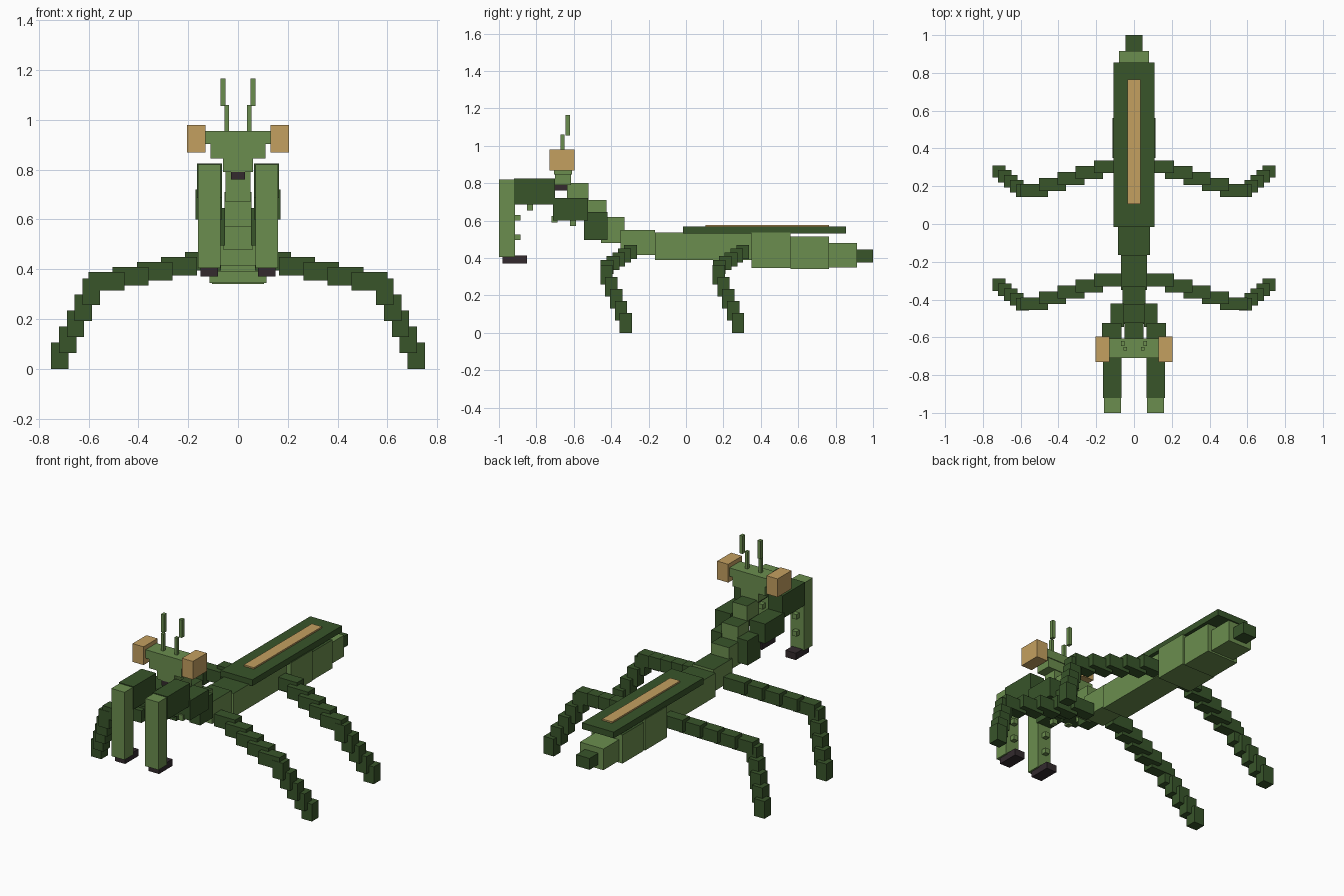
import bpy, bmesh
from mathutils import Vector

if "Cube" in bpy.data.objects:
    bpy.data.objects.remove(bpy.data.objects["Cube"], do_unlink=True)


def material(name, r, g, b):
    m = bpy.data.materials.new(name)
    m.use_nodes = True
    m.diffuse_color = (r, g, b, 1)
    m.node_tree.nodes["Principled BSDF"].inputs["Base Color"].default_value = (r, g, b, 1)
    return m


LIGHT = material("leaf green", 0.147, 0.27, 0.077)
DARK = material("dark green", 0.04, 0.09, 0.023)
TAN = material("tan", 0.55, 0.35, 0.117)
BROWN = material("dark brown", 0.033, 0.023, 0.027)


def box(name, x, y, z, mat, top=None):
    """Box from three (low, high) ranges; top is an optional colour for the upper face."""
    lo, hi = Vector((x[0], y[0], z[0])), Vector((x[1], y[1], z[1]))
    bm = bmesh.new()
    bmesh.ops.create_cube(bm, size=1)
    for v in bm.verts:
        v.co = (lo + hi) / 2 + v.co * (hi - lo)
    bm.normal_update()
    mesh = bpy.data.meshes.new(name)
    mesh.materials.append(mat)
    if top:
        mesh.materials.append(top)
        for f in bm.faces:
            f.material_index = int(f.normal.z > 0.5)
    bm.to_mesh(mesh)
    bm.free()
    ob = bpy.data.objects.new(name, mesh)
    bpy.context.collection.objects.link(ob)
    return ob


def mid(name, half, y, z, mat, top=None):
    return box(name, (-half, half), y, z, mat, top)


def pair(name, x, y, z, mat):
    box("left_" + name, x, y, z, mat)
    box("right_" + name, (-x[1], -x[0]), y, z, mat)


def chain(name, first, last, half, count, shift):
    """Pair of stepped rows of boxes from one centre to another."""
    for i in range(count):
        c = Vector(first).lerp(Vector(last), i / (count - 1)) + Vector((0, shift, 0))
        pair(f"{name}_{i + 1}", *[(c[k] - half[k], c[k] + half[k]) for k in range(3)], DARK)


# Abdomen and thorax
mid("tail_tip", 0.045, (0.915, 1.0), (0.375, 0.445), DARK)
mid("tail_segment", 0.08, (0.765, 0.915), (0.35, 0.48), LIGHT)
mid("rear_abdomen", 0.105, (0.56, 0.765), (0.34, 0.515), LIGHT, DARK)
mid("front_abdomen", 0.115, (0.35, 0.56), (0.345, 0.535), LIGHT, DARK)
mid("thorax", 0.085, (-0.165, 0.35), (0.39, 0.535), LIGHT, DARK)

# Folded wings with a raised stripe
mid("wing_cover", 0.108, (-0.015, 0.855), (0.53, 0.568), DARK)
mid("wing_stripe", 0.034, (0.105, 0.765), (0.568, 0.577), TAN)

# Rising neck
mid("neck_1", 0.07, (-0.35, -0.165), (0.415, 0.55), LIGHT, DARK)
mid("neck_2", 0.06, (-0.455, -0.33), (0.48, 0.62), LIGHT, DARK)
mid("neck_3", 0.055, (-0.53, -0.425), (0.57, 0.71), LIGHT, DARK)
mid("neck_4", 0.05, (-0.635, -0.52), (0.67, 0.80), LIGHT, DARK)

# Head, eyes and antennae
mid("mouth", 0.028, (-0.70, -0.635), (0.76, 0.79), BROWN)
mid("lower_head", 0.06, (-0.70, -0.615), (0.79, 0.845), LIGHT)
mid("middle_head", 0.11, (-0.705, -0.61), (0.845, 0.903), LIGHT)
mid("upper_head", 0.135, (-0.71, -0.605), (0.903, 0.955), LIGHT)
pair("eye", (0.13, 0.205), (-0.73, -0.595), (0.868, 0.98), TAN)
pair("antenna_base", (0.037, 0.055), (-0.67, -0.65), (0.955, 1.06), LIGHT)
pair("antenna_tip", (0.05, 0.07), (-0.645, -0.62), (1.055, 1.165), LIGHT)

# Grasping arms
pair("arm_root", (0.052, 0.125), (-0.545, -0.42), (0.495, 0.645), DARK)
pair("upper_arm", (0.065, 0.17), (-0.71, -0.525), (0.60, 0.72), DARK)
pair("forearm", (0.065, 0.165), (-0.92, -0.70), (0.685, 0.825), DARK)
pair("claw", (0.07, 0.16), (-1.0, -0.915), (0.405, 0.82), LIGHT)
pair("claw_foot", (0.08, 0.15), (-0.98, -0.85), (0.37, 0.412), BROWN)
for i, z in enumerate((0.495, 0.60)):
    pair(f"claw_spike_{i + 1}", (0.1, 0.13), (-0.92, -0.885), (z, z + 0.03), LIGHT)
for i, (y, z) in enumerate(((-0.85, 0.655), (-0.72, 0.59), (-0.62, 0.57))):
    pair(f"arm_spike_{i + 1}", (0.1, 0.13), (y, y + 0.032), (z, z + 0.035), LIGHT)

# Walking legs
for name, shift in (("front", -0.6), ("rear", 0)):
    chain(name + "_upper_leg", (0.14, 0.303, 0.432), (0.528, 0.178, 0.352),
          (0.072, 0.034, 0.0375), 5, shift)
    chain(name + "_lower_leg", (0.59, 0.175, 0.31), (0.715, 0.278, 0.053),
          (0.035, 0.033, 0.053), 5, shift)
